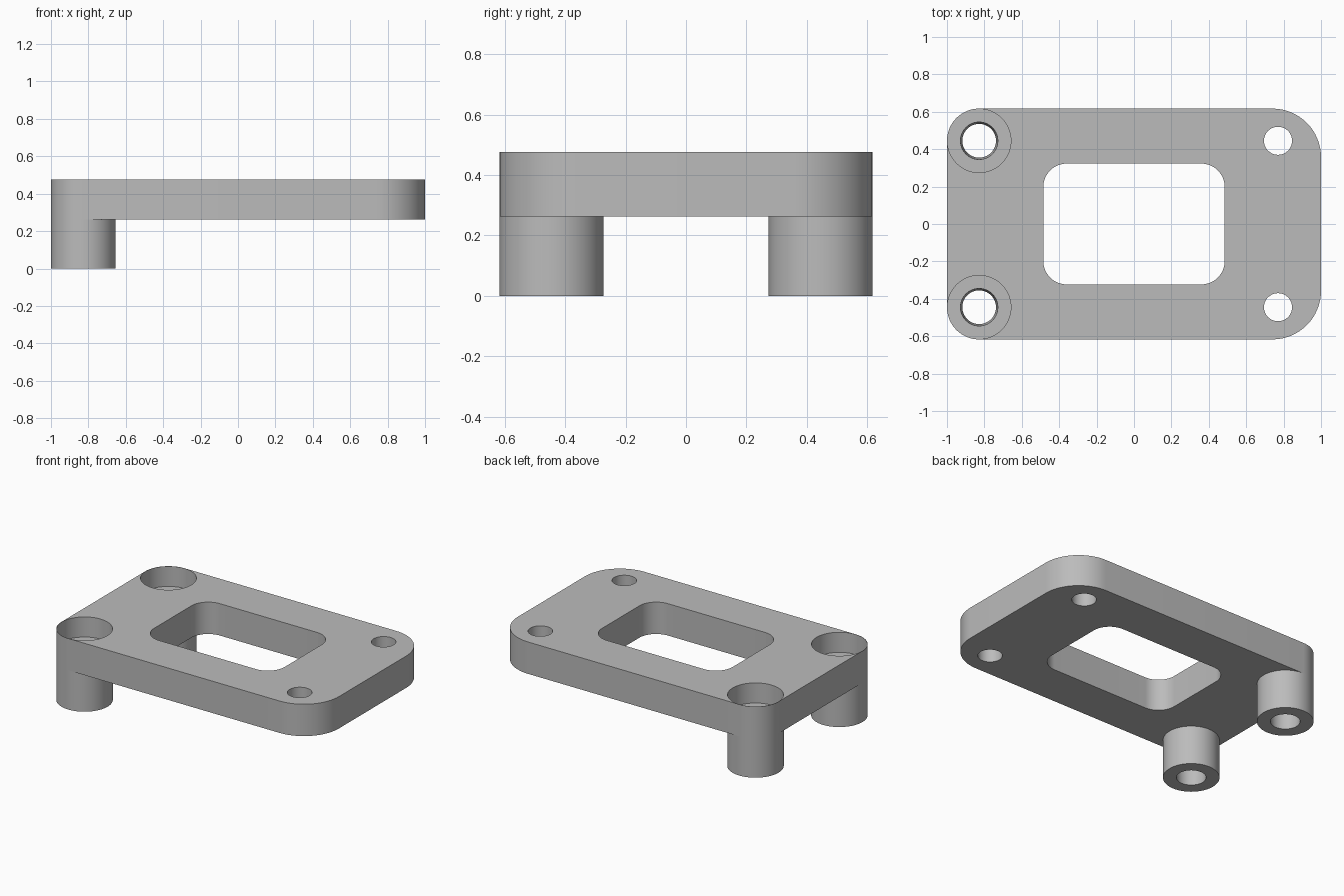
import bpy, bmesh
from math import sin, cos, pi

if "Cube" in bpy.data.objects:
    bpy.data.objects.remove(bpy.data.objects["Cube"])

HALF_Y = 0.617                    # half the plate width
PLATE_Z, TOP_Z = 0.263, 0.477     # underside and top of the plate
BOSS_R, BORE_R = 0.172, 0.170     # boss and its counterbore
BOSS_X, HOLE_X, HOLE_Y = -1 + BOSS_R, 0.77, HALF_Y - BOSS_R
FLOOR_Z = 0.342                   # counterbore floor
SIDES = 64

metal = bpy.data.materials.new("Plain grey")
metal.use_nodes = True
grey = (0.5, 0.5, 0.5, 1)
metal.diffuse_color = grey
metal.node_tree.nodes["Principled BSDF"].inputs["Base Color"].default_value = grey


def finish(bm, name):
    bmesh.ops.recalc_face_normals(bm, faces=bm.faces)
    mesh = bpy.data.meshes.new(name)
    bm.to_mesh(mesh)
    bm.free()
    mesh.materials.append(metal)
    obj = bpy.data.objects.new(name, mesh)
    bpy.context.collection.objects.link(obj)
    bpy.ops.object.select_all(action='DESELECT')
    obj.select_set(True)
    bpy.context.view_layer.objects.active = obj
    bpy.ops.object.shade_smooth_by_angle(angle=pi / 6)
    return obj


def circle(x, y, r):
    return [(x + r * cos(2 * pi * i / SIDES), y + r * sin(2 * pi * i / SIDES))
            for i in range(SIDES)]


def rounded_rect(hx, hy, r_right, r_left):
    quarter = SIDES // 4
    points = []
    corners = [(1, 1, r_right), (-1, 1, r_left), (-1, -1, r_left), (1, -1, r_right)]
    for k, (sx, sy, r) in enumerate(corners):
        for i in range(quarter + 1):
            a = (k + i / quarter) * pi / 2
            points.append((sx * (hx - r) + r * cos(a), sy * (hy - r) + r * sin(a)))
    return points


# Plate: outline with window, bolt holes and counterbores, extruded upward
loops = [rounded_rect(1, HALF_Y, 0.26, BOSS_R), rounded_rect(0.485, 0.323, 0.125, 0.125)]
for side in (-1, 1):
    loops.append(circle(HOLE_X, side * HOLE_Y, 0.075))
    loops.append(circle(BOSS_X, side * HOLE_Y, BORE_R))
bm = bmesh.new()
for loop in loops:
    verts = [bm.verts.new((x, y, PLATE_Z)) for x, y in loop]
    for a, b in zip(verts, verts[1:] + verts[:1]):
        bm.edges.new((a, b))
bmesh.ops.triangle_fill(bm, edges=bm.edges[:], use_beauty=True, normal=(0, 0, 1))
result = bmesh.ops.extrude_face_region(bm, geom=bm.faces[:])
raised = [g for g in result["geom"] if isinstance(g, bmesh.types.BMVert)]
bmesh.ops.translate(bm, verts=raised, vec=(0, 0, TOP_Z - PLATE_Z))
finish(bm, "plate")

# Bosses: turned section with a slightly tapered through hole
section = [(0.09, 0), (BOSS_R, 0), (BOSS_R, PLATE_Z), (BORE_R, PLATE_Z),
           (BORE_R, FLOOR_Z), (0.10, FLOOR_Z)]
for side, name in ((-1, "front_boss"), (1, "back_boss")):
    bm = bmesh.new()
    rings = [[bm.verts.new((x, y, z)) for x, y in circle(BOSS_X, side * HOLE_Y, r)]
             for r, z in section]
    for low, high in zip(rings, rings[1:] + rings[:1]):
        for i in range(SIDES):
            j = (i + 1) % SIDES
            bm.faces.new((low[i], low[j], high[j], high[i]))
    finish(bm, name)
